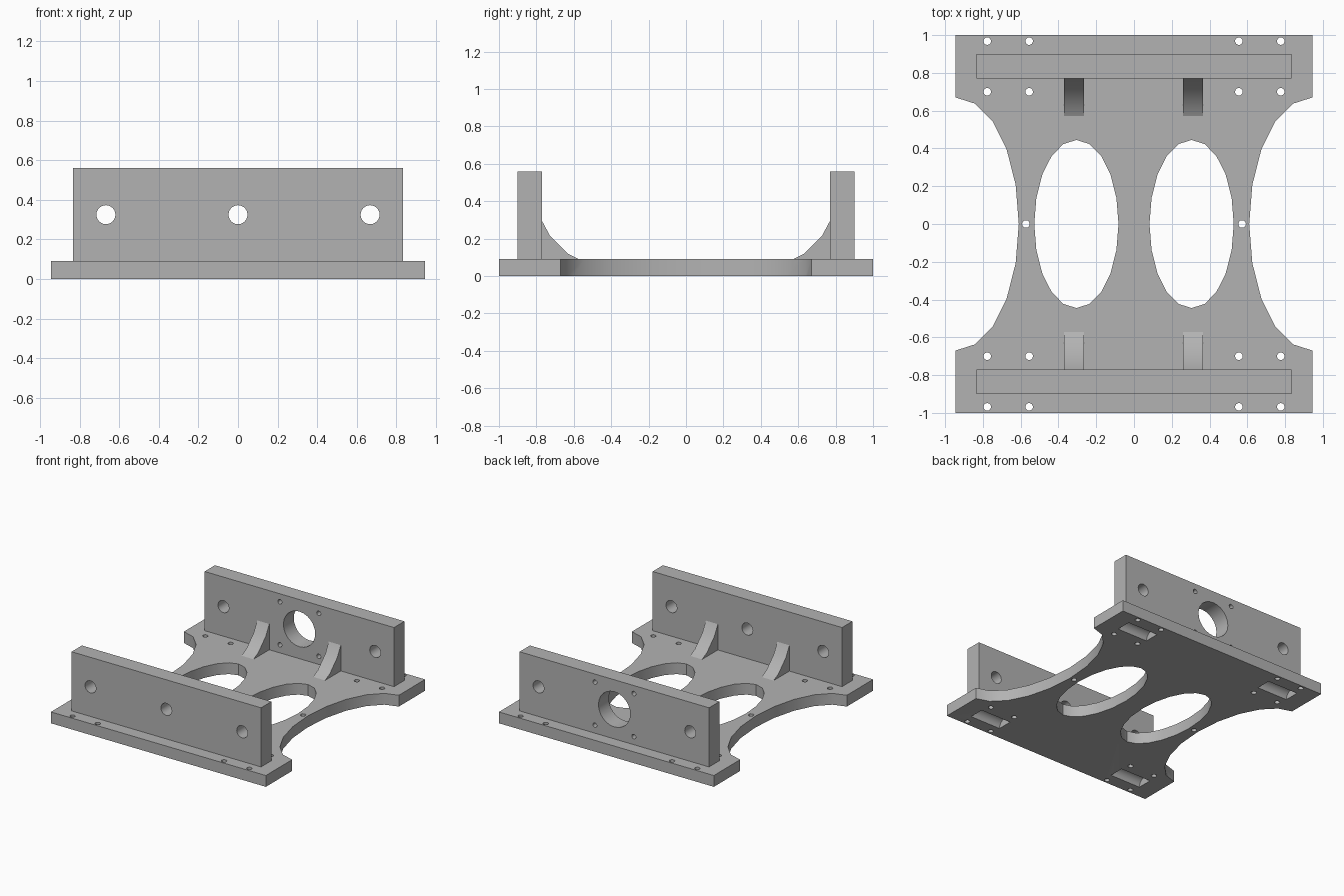
import bpy, bmesh, math
from mathutils import Matrix

cube = bpy.data.objects.get("Cube")
if cube:
    bpy.data.objects.remove(cube, do_unlink=True)

grey = bpy.data.materials.new("plain grey")
grey.use_nodes = True
COLOUR = (0.45, 0.45, 0.45, 1)
grey.diffuse_color = COLOUR
grey.node_tree.nodes["Principled BSDF"].inputs["Base Color"].default_value = COLOUR

BASE_TOP, WALL_TOP, HOLE_Z = 0.09, 0.56, 0.325
WALL_IN, WALL_OUT = 0.77, 0.90


def finish(name, bm):
    bmesh.ops.recalc_face_normals(bm, faces=bm.faces)
    mesh = bpy.data.meshes.new(name)
    bm.to_mesh(mesh)
    bm.free()
    mesh.materials.append(grey)
    obj = bpy.data.objects.new(name, mesh)
    bpy.context.collection.objects.link(obj)
    return obj


def box(name, x, y, z):
    """Box from (min, max) pairs."""
    bm = bmesh.new()
    size = [b - a for a, b in (x, y, z)]
    mid = [(a + b) / 2 for a, b in (x, y, z)]
    bmesh.ops.create_cube(bm, size=1, matrix=Matrix.Translation(mid) @ Matrix.Diagonal((*size, 1)))
    return finish(name, bm)


def cylinder(bm, centre, rx, ry, depth, axis="Z", sides=20):
    """Elliptic cylinder with a vertex on each half axis."""
    turn = {"X": Matrix.Rotation(math.pi / 2, 4, "Y"),
            "Y": Matrix.Rotation(math.pi / 2, 4, "X"),
            "Z": Matrix.Identity(4)}[axis]
    bmesh.ops.create_cone(bm, cap_ends=True, segments=sides, radius1=1, radius2=1, depth=depth,
                          matrix=Matrix.Translation(centre) @ turn @ Matrix.Diagonal((rx, ry, 1, 1)))


def cut(obj, bm):
    """Subtract the cutter mesh and apply the result."""
    cutter = finish("cutter", bm)
    cutter.hide_render = True
    mod = obj.modifiers.new("cut", "BOOLEAN")
    mod.operation, mod.solver, mod.object = "DIFFERENCE", "EXACT", cutter
    select(obj)
    bpy.ops.object.modifier_apply(modifier=mod.name)
    bpy.data.objects.remove(cutter, do_unlink=True)


def select(obj):
    bpy.ops.object.select_all(action="DESELECT")
    obj.select_set(True)
    bpy.context.view_layer.objects.active = obj


def smooth(obj):
    select(obj)
    bpy.ops.object.shade_smooth_by_angle(angle=math.radians(32))


# Base plate with waisted sides, two oval windows, screw holes and underside pockets
base = box("base_plate", (-0.945, 0.945), (-1, 1), (0, BASE_TOP))
bm = bmesh.new()
for sx in (-1, 1):
    cylinder(bm, (sx * 0.945, 0, 0.05), 0.335, 0.67, 0.4)
    cylinder(bm, (sx * 0.305, 0, 0.05), 0.223, 0.445, 0.4)
    cylinder(bm, (sx * 0.572, 0, 0.05), 0.02, 0.02, 0.4, sides=16)
    for sy in (-1, 1):
        for x in (0.555, 0.777):
            for y in (0.7, 0.968):
                cylinder(bm, (sx * x, sy * y, 0.05), 0.02, 0.02, 0.4, sides=16)
        cylinder(bm, (sx * 0.667, sy * 0.835, 0), 0.06, 0.06, 0.27, axis="X")
cut(base, bm)
smooth(base)

# Upright walls; the back one has a large bore with four fixing holes
for name, sy in (("front_wall", -1), ("back_wall", 1)):
    y = sorted((sy * WALL_IN, sy * WALL_OUT))
    wall = box(name, (-0.833, 0.833), y, (BASE_TOP, WALL_TOP))
    holes = [(-0.667, 0, 0.048), (0.667, 0, 0.048)]
    if sy < 0:
        holes.append((0, 0, 0.048))
    else:
        holes.append((0, 0, 0.14))
        holes += [(a * 0.171, b * 0.171, 0.018) for a in (-1, 1) for b in (-1, 1)]
    bm = bmesh.new()
    for x, dz, r in holes:
        cylinder(bm, (x, sy * 0.835, HOLE_Z + dz), r, r, 0.4, axis="Y", sides=24)
    cut(wall, bm)
    smooth(wall)

# Curved gussets bracing the walls
PROFILE = [(WALL_IN, BASE_TOP), (WALL_IN, 0.295), (0.727, 0.215), (0.632, 0.12), (0.572, BASE_TOP)]
for end, sy in (("front", -1), ("back", 1)):
    for side, x in (("right", -0.317), ("left", 0.312)):
        bm = bmesh.new()
        face = bm.faces.new([bm.verts.new((x - 0.053, sy * y, z)) for y, z in PROFILE])
        moved = bmesh.ops.extrude_face_region(bm, geom=[face])["geom"]
        bmesh.ops.translate(bm, vec=(0.106, 0, 0),
                            verts=[v for v in moved if isinstance(v, bmesh.types.BMVert)])
        smooth(finish(f"{end}_{side}_gusset", bm))
